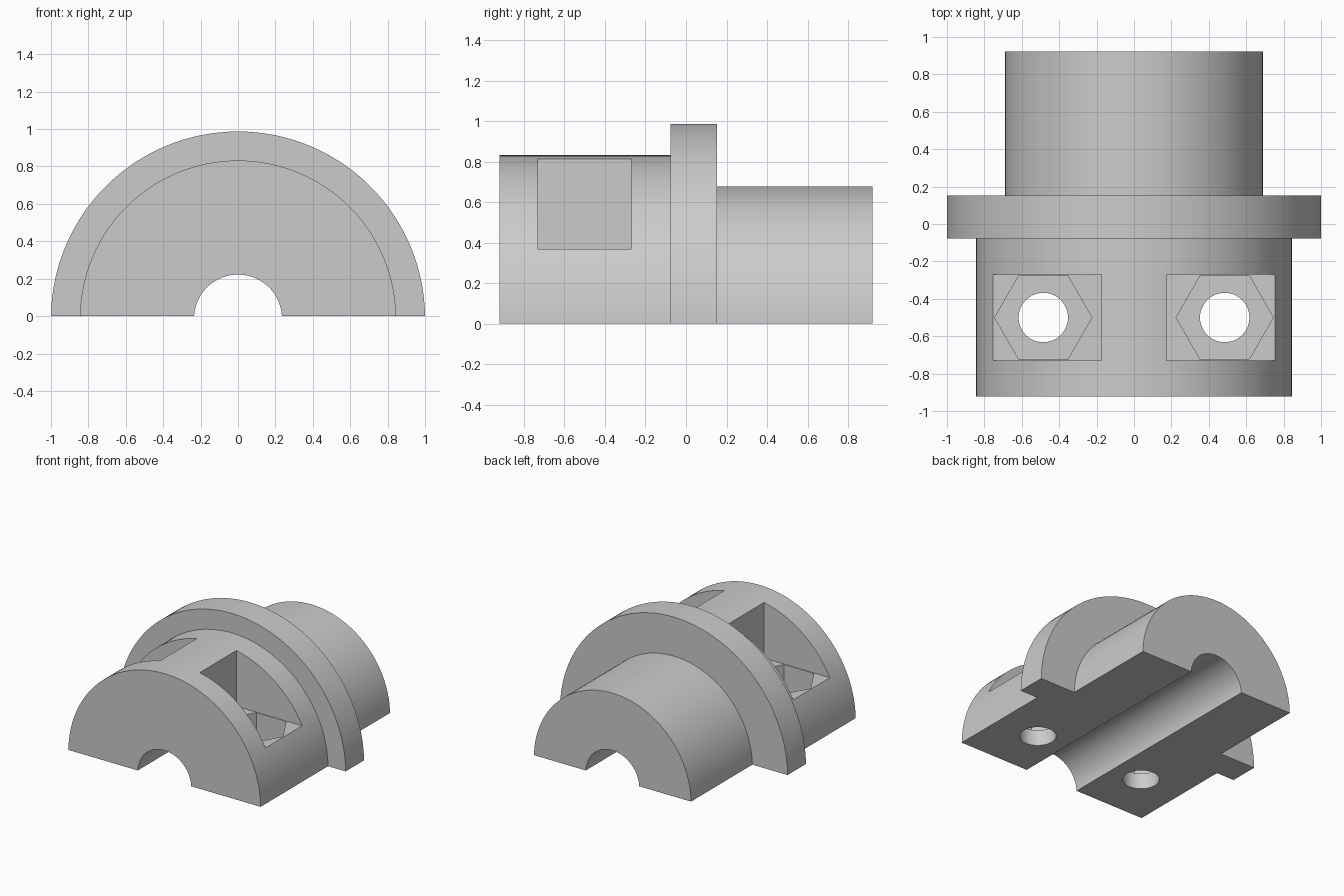
import bpy, bmesh, math
from mathutils import Vector, Matrix

default = bpy.data.objects.get("Cube")
if default:
    bpy.data.objects.remove(default, do_unlink=True)

AXIS_Z = -0.013                      # the turning axis sits just under the split face
BOLT_X, BOLT_Y = 0.485, -0.5
POCKET_FLOOR, NUT_FLOOR = 0.37, 0.125

grey = bpy.data.materials.new("plain grey")
grey.use_nodes = True
grey.diffuse_color = (0.6, 0.6, 0.6, 1)
grey.node_tree.nodes["Principled BSDF"].inputs["Base Color"].default_value = (0.6, 0.6, 0.6, 1)


def to_object(name, bm):
    bmesh.ops.recalc_face_normals(bm, faces=bm.faces)
    mesh = bpy.data.meshes.new(name)
    bm.to_mesh(mesh)
    bm.free()
    mesh.materials.append(grey)
    obj = bpy.data.objects.new(name, mesh)
    bpy.context.collection.objects.link(obj)
    return obj


def prism(name, sides, radius, x, z_low, z_high):
    bm = bmesh.new()
    bmesh.ops.create_cone(bm, cap_ends=True, segments=sides, radius1=radius, radius2=radius,
                          depth=z_high - z_low,
                          matrix=Matrix.Translation((x, BOLT_Y, (z_low + z_high) / 2)))
    # turn so that a corner points along x
    first = min(bm.verts, key=lambda v: abs(v.co.y - BOLT_Y))
    if abs(first.co.y - BOLT_Y) > 0.001:
        bmesh.ops.rotate(bm, verts=bm.verts, cent=(x, BOLT_Y, 0),
                         matrix=Matrix.Rotation(math.pi / sides, 3, 'Z'))
    return to_object(name, bm)


def block(name, low, high):
    bm = bmesh.new()
    low, high = Vector(low), Vector(high)
    bmesh.ops.create_cube(bm, size=1, matrix=Matrix.Translation((low + high) / 2)
                          @ Matrix.Diagonal((*(high - low), 1)))
    return to_object(name, bm)


# Stepped, bored body: turned profile (radius, y), then split at z = 0
profile = [(0.235, -0.922), (0.845, -0.922), (0.845, -0.077), (1.0, -0.077),
           (1.0, 0.153), (0.69, 0.153), (0.69, 0.922), (0.235, 0.922)]
bm = bmesh.new()
verts = [bm.verts.new((r, y, AXIS_Z)) for r, y in profile]
edges = [bm.edges.new((verts[i - 1], v)) for i, v in enumerate(verts)]
bmesh.ops.spin(bm, geom=verts + edges, cent=(0, 0, AXIS_Z), axis=(0, 1, 0),
               angle=2 * math.pi, steps=128, use_merge=True)
bmesh.ops.remove_doubles(bm, verts=bm.verts, dist=0.0001)
bmesh.ops.bisect_plane(bm, geom=bm.verts[:] + bm.edges[:] + bm.faces[:],
                       plane_co=(0, 0, 0), plane_no=(0, 0, 1), clear_inner=True)
bmesh.ops.holes_fill(bm, edges=[e for e in bm.edges if e.is_boundary], sides=0)
body = to_object("half_collar_body", bm)

# Bolt pockets, nut seats and bolt holes on both sides
cutters = []
for side in (-1, 1):
    xs = sorted((side * 0.175, side * 1.1))
    cutters += [
        block("pocket_cutter", (xs[0], -0.73, POCKET_FLOOR), (xs[1], -0.27, 1.1)),
        prism("nut_cutter", 6, 0.26, side * BOLT_X, NUT_FLOOR, POCKET_FLOOR + 0.05),
        prism("bolt_cutter", 48, 0.132, side * BOLT_X, -0.1, NUT_FLOOR + 0.05)]

bpy.context.view_layer.objects.active = body
for cutter in cutters:
    cutter.hide_render = True
    mod = body.modifiers.new("cut", 'BOOLEAN')
    mod.operation, mod.solver, mod.object = 'DIFFERENCE', 'EXACT', cutter
    bpy.ops.object.modifier_apply(modifier=mod.name)
    bpy.data.objects.remove(cutter, do_unlink=True)

for obj in bpy.context.selected_objects:
    obj.select_set(False)
body.select_set(True)
bpy.ops.object.shade_smooth_by_angle(angle=math.radians(25))
